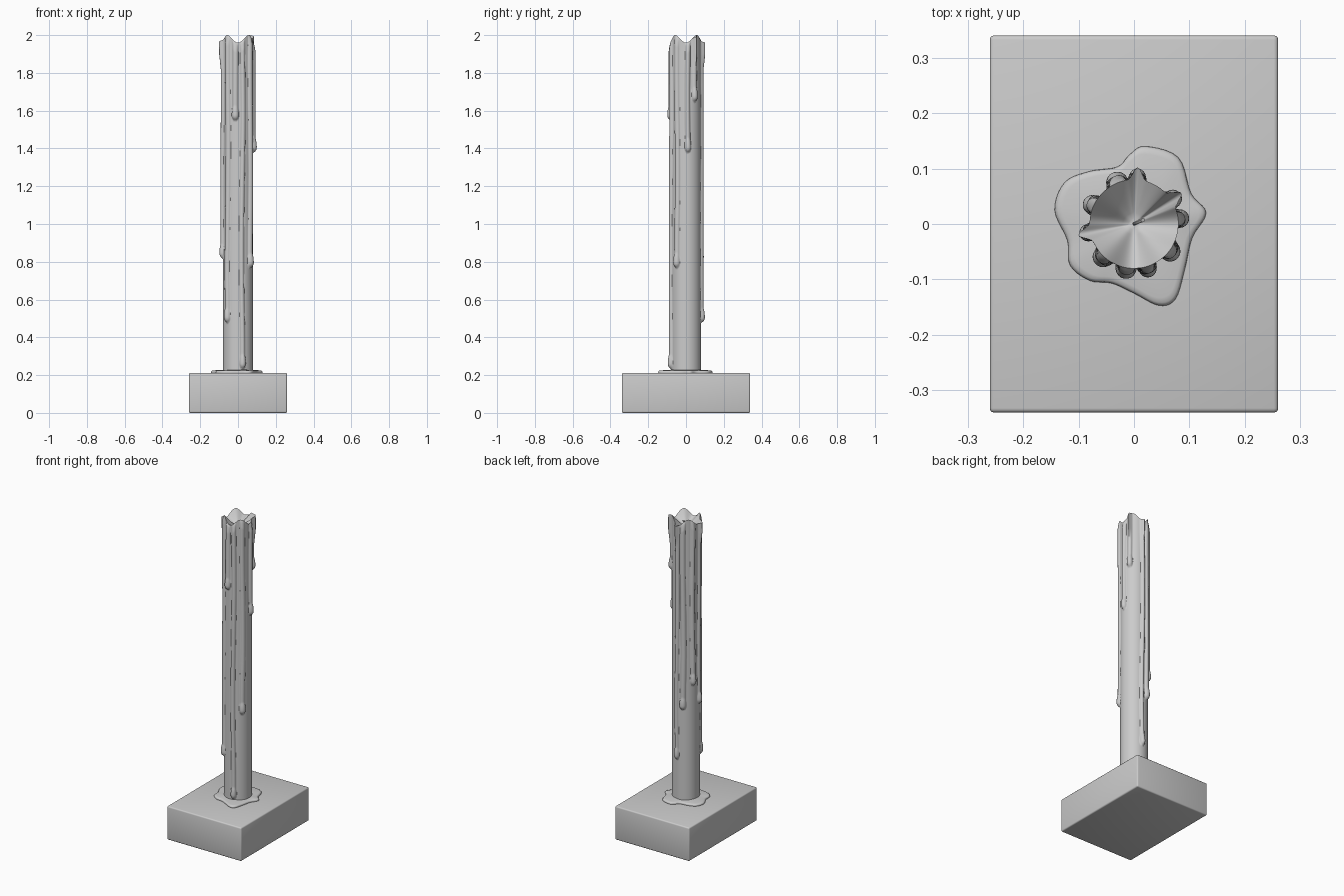
import bpy, bmesh, math
from math import sin, cos, pi, radians

if "Cube" in bpy.data.objects:
    bpy.data.objects.remove(bpy.data.objects["Cube"])

R, Z0, SEG, ROWS = 0.08, 0.205, 192, 240


def finish(name, bm, angle=40):
    me = bpy.data.meshes.new(name)
    bmesh.ops.recalc_face_normals(bm, faces=bm.faces)
    bm.to_mesh(me)
    bm.free()
    ob = bpy.data.objects.new(name, me)
    bpy.context.collection.objects.link(ob)
    bpy.ops.object.select_all(action='DESELECT')
    ob.select_set(True)
    bpy.context.view_layer.objects.active = ob
    bpy.ops.object.shade_smooth_by_angle(angle=radians(angle))
    return ob


# Base block with softened edges
bm = bmesh.new()
bmesh.ops.create_cube(bm, size=1)
for v in bm.verts:
    v.co = (v.co.x * 0.52, v.co.y * 0.68, (v.co.z + 0.5) * 0.212)
bmesh.ops.bevel(bm, geom=bm.edges[:], offset=0.008, segments=3, affect='EDGES', profile=0.5)
finish("base_block", bm)

# Wax drips: angle in degrees, end height, half width, spout at rim
DRIPS = [(-100, 1.55, 0.016, 0), (-73, 0.235, 0.014, 0), (-37, 0.77, 0.016, 0),
         (7, 1.38, 0.014, 0), (33, 1.65, 0.014, 1), (86, 0.48, 0.013, 1),
         (112, 0.80, 0.017, 0), (155, 0.95, 0.015, 0), (191, 0.82, 0.013, 1),
         (227, 0.48, 0.016, 0)]


def rim(a):
    return 1.98 - 0.02 * cos(4 * a)


def drip_height(a, z):
    best = 0.0
    for i, (deg, end, w, spout) in enumerate(DRIPS):
        wander = 0.06 * sin(z * 3.5 + i * 1.7) * min(1, (2 - z) * 2) * min(1, abs(z - end) * 3)
        d = (a - radians(deg) - wander + pi) % (2 * pi) - pi
        d *= R
        # Running strand
        if z > end + 0.02:
            fade = 1 if spout else min(1, max(0, (rim(a) - z) / 0.05)) ** 0.5
            k = 1 - (d / w) ** 2
            if k > 0:
                best = max(best, 0.013 * fade * k ** 0.7)
        # Heavy drop at the lower end
        k = 1 - (d / (w + 0.003)) ** 2 - ((z - end - 0.025) / (0.027 if z < end + 0.025 else 0.07)) ** 2
        if k > 0:
            best = max(best, 0.02 * k ** 0.6)
        # Pointed spout at the rim
        if spout:
            best = max(best, 0.022 * math.exp(-(d / 0.009) ** 2) * min(1, max(0, (z - 1.7) / 0.2)))
    return best


# Candle shaft with drips, uneven rim and hollow melted top
bm = bmesh.new()
angles = [2 * pi * i / SEG for i in range(SEG)]
rings = []
for j in range(ROWS + 1):
    ring = []
    for a in angles:
        z = Z0 + (rim(a) - Z0) * j / ROWS
        r = R + drip_height(a, z)
        ring.append(bm.verts.new((r * cos(a), r * sin(a), z)))
    rings.append(ring)
for s in (0.94, 0.85, 0.74, 0.62, 0.5, 0.38, 0.25, 0.12):
    ring = []
    for a, v in zip(angles, rings[ROWS]):
        z = 1.925 + (rim(a) - 1.925) * s ** 1.4
        ring.append(bm.verts.new((v.co.x * s, v.co.y * s, z)))
    rings.append(ring)
for lo, hi in zip(rings, rings[1:]):
    for i in range(SEG):
        k = (i + 1) % SEG
        bm.faces.new((lo[i], lo[k], hi[k], hi[i]))
bm.faces.new(rings[-1])
bm.faces.new(rings[0][::-1])
finish("candle_shaft", bm, 60)

# Short bent wick
bm = bmesh.new()
prev = None
for x, y, z in [(0, 0, 1.915), (0.002, 0.001, 1.94), (0.008, 0.004, 1.952), (0.016, 0.007, 1.957)]:
    ring = [bm.verts.new((x + 0.0035 * cos(k * pi / 4), y + 0.0035 * sin(k * pi / 4),
                          z - 0.002 * cos(k * pi / 4))) for k in range(8)]
    if prev:
        for k in range(8):
            bm.faces.new((prev[k], prev[(k + 1) % 8], ring[(k + 1) % 8], ring[k]))
    prev = ring
bm.faces.new(prev)
finish("wick", bm)

# Wax puddle: smooth closed outline with rounded border
OUT = [(0.02, 0.14), (0.08, 0.12), (0.103, 0.055), (0.13, 0.02), (0.105, -0.025),
       (0.092, -0.08), (0.075, -0.135), (0.045, -0.147), (0, -0.125), (-0.04, -0.107),
       (-0.08, -0.102), (-0.115, -0.075), (-0.12, -0.03), (-0.143, 0.025),
       (-0.125, 0.075), (-0.08, 0.095), (-0.03, 0.103), (-0.008, 0.125)]
pts = []
n = len(OUT)
for i in range(n):
    p = [OUT[(i + k - 1) % n] for k in range(4)]
    for t in (0, 0.2, 0.4, 0.6, 0.8):
        pts.append([0.5 * (2 * p[1][c] + (p[2][c] - p[0][c]) * t
                    + (2 * p[0][c] - 5 * p[1][c] + 4 * p[2][c] - p[3][c]) * t * t
                    + (3 * p[1][c] - p[0][c] - 3 * p[2][c] + p[3][c]) * t ** 3) for c in (0, 1)])
bm = bmesh.new()
prev = None
for s, z in [(0.98, 0.208), (1, 0.215), (0.99, 0.220), (0.96, 0.2235), (0.9, 0.225), (0.5, 0.229)]:
    ring = [bm.verts.new((x * s, y * s, z)) for x, y in pts]
    if prev:
        for i in range(len(pts)):
            k = (i + 1) % len(pts)
            bm.faces.new((prev[i], prev[k], ring[k], ring[i]))
    else:
        bm.faces.new(ring[::-1])
    prev = ring
bm.faces.new(prev)
finish("wax_puddle", bm, 60)
